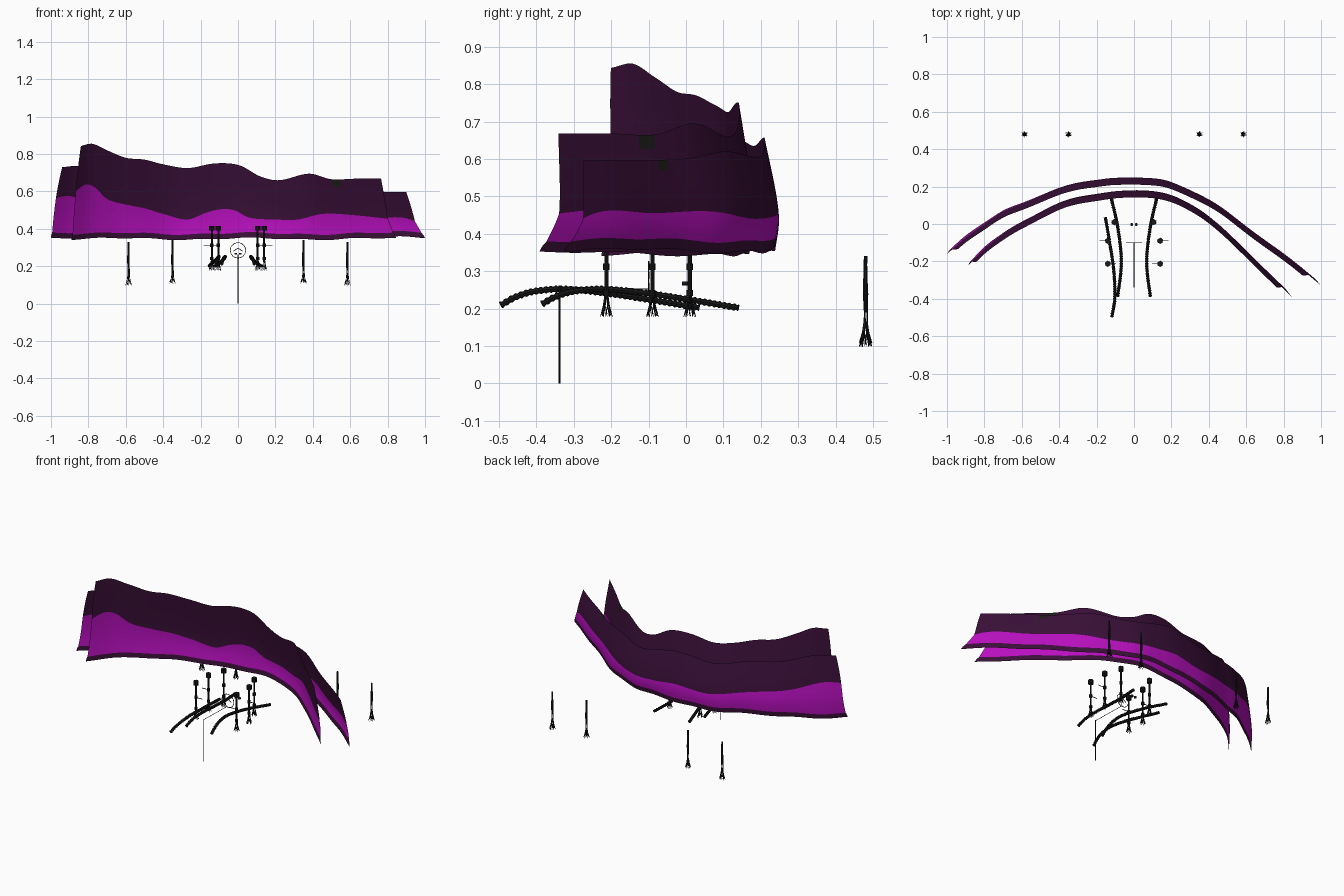
import bpy, bmesh, math, random
from mathutils import Vector

if "Cube" in bpy.data.objects:
    bpy.data.objects.remove(bpy.data.objects["Cube"])
random.seed(4)


def material(name, rgb):
    m = bpy.data.materials.new(name)
    m.diffuse_color = (*rgb, 1)
    m.use_nodes = True
    m.node_tree.nodes["Principled BSDF"].inputs["Base Color"].default_value = m.diffuse_color
    return m


PURPLE = material("dark purple", (0.042, 0.005, 0.040))
MAGENTA = material("magenta", (0.48, 0.005, 0.52))
GREEN = material("dark green", (0.012, 0.014, 0.010))
BLACK = material("soft black", (0.009, 0.009, 0.009))


def finish(name, bm, mats, smooth=True):
    me = bpy.data.meshes.new(name)
    bm.to_mesh(me)
    bm.free()
    for m in mats:
        me.materials.append(m)
    for p in me.polygons:
        p.use_smooth = smooth
    ob = bpy.data.objects.new(name, me)
    bpy.context.collection.objects.link(ob)
    return ob


def curve_at(pts, x):
    """Smooth cubic through (x, value) points."""
    n = len(pts)
    if x <= pts[0][0]:
        return pts[0][1]
    if x >= pts[-1][0]:
        return pts[-1][1]
    i = max(k for k in range(n - 1) if pts[k][0] <= x)

    def slope(k):
        a, b = pts[max(k - 1, 0)], pts[min(k + 1, n - 1)]
        return (b[1] - a[1]) / (b[0] - a[0])
    (x0, y0), (x1, y1) = pts[i], pts[i + 1]
    h = x1 - x0
    t = (x - x0) / h
    return ((2*t**3 - 3*t*t + 1) * y0 + (t**3 - 2*t*t + t) * h * slope(i)
            + (3*t*t - 2*t**3) * y1 + (t**3 - t*t) * h * slope(i + 1))


# --- curtains: swept sheets with a magenta band, leaning in at the top ---
def curtain(name, path, band, top, base, inset, spots):
    bm = bmesh.new()
    N, ROWS = 110, [0, .5, 1, 1.25, 1.5, 1.75, 2, 2.2, 2.4, 2.6, 2.8, 3]
    xl, xr = path[0][0], path[-1][0]
    grid = []
    for r in ROWS:
        v = r / 3
        a, b = xl + inset[0] * v**2, xr - inset[1] * v**1.5
        line = []
        for i in range(N + 1):
            x = a + (b - a) * i / N
            lo = base + 0.005 * math.sin(9 * x + 1) + 0.003 * math.sin(23 * x)
            levels = [lo, lo + 0.028, curve_at(band, x), curve_at(top, x)]
            k = min(int(r), 2)
            z = levels[k] + (levels[k + 1] - levels[k]) * (r - k)
            lean = curve_at([(0, 0), (.25, .010), (.5, .003), (1, -.028)],
                            (z - lo) / (levels[3] - lo))
            y = curve_at(path, x) + lean + 0.003 * math.sin(17 * x)
            line.append(bm.verts.new((x, y, z)))
        grid.append(line)
    for j in range(len(ROWS) - 1):
        for i in range(N):
            f = bm.faces.new((grid[j][i], grid[j][i+1], grid[j+1][i+1], grid[j+1][i]))
            c = f.calc_center_median()
            f.material_index = 1 if 1 <= ROWS[j] < 2 else 0
            if any(math.hypot(c.x - sx, c.z - sz) < 0.02 for sx, sz in spots):
                f.material_index = 2
    return finish(name, bm, [PURPLE, MAGENTA, GREEN])


curtain("front_curtain",
        [(-.89, -.225), (-.8, -.13), (-.7, -.06), (-.6, 0), (-.4, .105), (-.2, .15), (-.08, .17),
         (.08, .165), (.2, .145), (.3, .10), (.4, .03), (.6, -.15), (.845, -.395)],
        [(-.89, .58), (-.82, .635), (-.77, .625), (-.7, .56), (-.6, .53), (-.5, .51), (-.4, .48),
         (-.27, .45), (-.17, .487), (-.09, .505), (-.02, .5), (.06, .46), (.2, .45), (.32, .45),
         (.45, .48), (.6, .475), (.84, .45)],
        [(-.84, .843), (-.78, .855), (-.7, .82), (-.6, .78), (-.5, .77), (-.4, .745), (-.27, .725),
         (-.14, .748), (-.05, .75), (.02, .735), (.12, .68), (.22, .66), (.38, .695), (.5, .665),
         (.62, .668), (.76, .668)],
        0.347, (.05, .08), [(.53, .65)])

curtain("back_curtain",
        [(-1, -.165), (-.9, -.07), (-.8, 0), (-.7, .06), (-.6, .10), (-.4, .185), (-.2, .225),
         (-.1, .24), (.05, .235), (.2, .215), (.4, .12), (.6, -.02), (.8, -.17), (1, -.325)],
        [(-1, .56), (-.9, .575), (-.75, .53), (-.5, .49), (-.3, .455), (-.1, .47), (.05, .455),
         (.3, .44), (.5, .46), (.7, .455), (.88, .46), (1, .42)],
        [(-.94, .73), (-.85, .735), (-.7, .695), (-.5, .67), (-.32, .635), (-.15, .655), (-.05, .655),
         (.1, .62), (.2, .605), (.38, .62), (.55, .6), (.75, .597), (.9, .596)],
        0.355, (.06, .10), [(.62, .58)])


# --- tubes along a path ---
def tube(bm, pts, radii, sides=8):
    pts = [Vector(p) for p in pts]
    rings = []
    for i, p in enumerate(pts):
        d = (pts[min(i + 1, len(pts) - 1)] - pts[max(i - 1, 0)]).normalized()
        u = d.orthogonal().normalized() if abs(d.z) > .9 else d.cross(Vector((0, 0, 1))).normalized()
        w = d.cross(u)
        r = radii[i] if isinstance(radii, list) else radii
        rings.append([bm.verts.new(p + r * (math.cos(a) * u + math.sin(a) * w))
                      for a in (2 * math.pi * k / sides for k in range(sides))])
    for a, b in zip(rings, rings[1:]):
        for k in range(sides):
            bm.faces.new((a[k], a[(k+1) % sides], b[(k+1) % sides], b[k]))
    bm.faces.new(rings[0][::-1])
    bm.faces.new(rings[-1])


# --- ribbed arched cables ---
def cable(name, ys, xs, zs):
    bm = bmesh.new()
    n = 160
    pts, rad = [], []
    for i in range(n + 1):
        y = ys[0] + (ys[1] - ys[0]) * i / n
        pts.append((curve_at(xs, y), y, curve_at(zs, y)))
        rad.append(0.0095 if i % 4 < 2 else 0.0072)
    tube(bm, pts, rad)
    finish(name, bm, [BLACK], False)


arch = [(-.39, .209), (-.35, .231), (-.3, .246), (-.22, .252), (-.1, .24), (0, .225), (.14, .202)]
bend = [(-.39, .088), (-.25, .07), (-.15, .07), (0, .09), (.14, .122)]
cable("right_cable", (-.385, .14), bend, arch)
cable("left_cable", (-.385, .14), [(y, -x) for y, x in bend], arch)
cable("outer_left_cable", (-.495, .035),
      [(-.495, -.118), (-.4, -.103), (-.25, -.108), (-.1, -.13), (.035, -.153)],
      [(y - .105, z) for y, z in arch])


# --- flaring rootlets shared by posts and hanging roots ---
def roots(bm, x, y, z0, z1, spread, r, count):
    for k in range(count):
        a = 2 * math.pi * (k + .5) / count
        c, s = math.cos(a), math.sin(a)
        mid = Vector((x + c * spread * .45, y + s * spread * .45, (z0 + z1) / 2))
        tube(bm, [(x + c * r, y + s * r, z0), mid, (x + c * spread, y + s * spread, z1)],
             [r, r * .8, r * .4], 5)
        for side in (-.7, .7):
            tip = Vector((x + math.cos(a + side) * spread * random.uniform(.6, 1),
                          y + math.sin(a + side) * spread * random.uniform(.6, 1),
                          z1 + random.uniform(0, .01)))
            tube(bm, [mid, tip], [r * .6, r * .3], 4)


# --- six jointed posts ---
for sx, side in ((-1, "left"), (1, "right")):
    for i, (px, py) in enumerate(((.14, -.213), (.14, -.09), (.105, .01))):
        x = sx * px
        bm = bmesh.new()
        tube(bm, [(x, py, .235), (x, py, .41)], .0055)
        for z0, z1, r in ((.39, .415, .015), (.303, .321, .009), (.234, .25, .009)):
            tube(bm, [(x, py, z0), (x, py, z1)], r, 10)
        roots(bm, x, py, .24, .178, .016, .0025, 6)
        if i < 2:  # thin side rod
            tube(bm, [(x - .045 * sx * (-1)**i, py, .312), (x, py, .312)], .002, 5)
        finish(f"{side}_post_{i + 1}", bm, [BLACK], False)

# --- four hanging roots at the back ---
for i, (x, dz) in enumerate(((-.585, 0), (-.35, .01), (.35, .01), (.585, 0))):
    bm = bmesh.new()
    y = .48
    tube(bm, [(x, y, .33 + dz), (x, y, .25), (x, y, .19)], [.0045, .0055, .003], 7)
    for k in range(3):
        a = k * 2.1
        tube(bm, [(x + .003 * math.cos(a), y + .003 * math.sin(a), .33 + dz),
                  (x + .006 * math.cos(a + 1), y + .006 * math.sin(a + 1), .24),
                  (x + .005 * math.cos(a + 2), y + .005 * math.sin(a + 2), .15)], .0022, 5)
    roots(bm, x, y, .165, .098 + dz, .017, .0028, 6)
    finish(f"hanging_root_{i + 1}", bm, [BLACK], False)

# --- wheel ring with chevron, beam and support pole ---
bm = bmesh.new()
tube(bm, [(.041 * math.cos(a), -.1, .285 + .041 * math.sin(a))
          for a in (2 * math.pi * k / 32 for k in range(33))], .0018, 6)
tube(bm, [(-.024, -.1, .28), (0, -.1, .298), (.024, -.1, .28)], .0022, 6)
finish("wheel_ring", bm, [BLACK])
bm = bmesh.new()
tube(bm, [(0, -.338, 0), (0, -.338, .262)], .0022, 8)
finish("support_pole", bm, [BLACK])
bm = bmesh.new()
tube(bm, [(0, -.338, .258), (0, -.1, .252)], .0014, 6)
finish("beam", bm, [BLACK])

# --- pair of small upright rods behind the wheel ---
for sx, side in ((-1, "left"), (1, "right")):
    bm = bmesh.new()
    tube(bm, [(sx * .012, -.003, .262), (sx * .012, -.003, .272)], .008, 10)
    finish(f"{side}_small_disc", bm, [BLACK])
